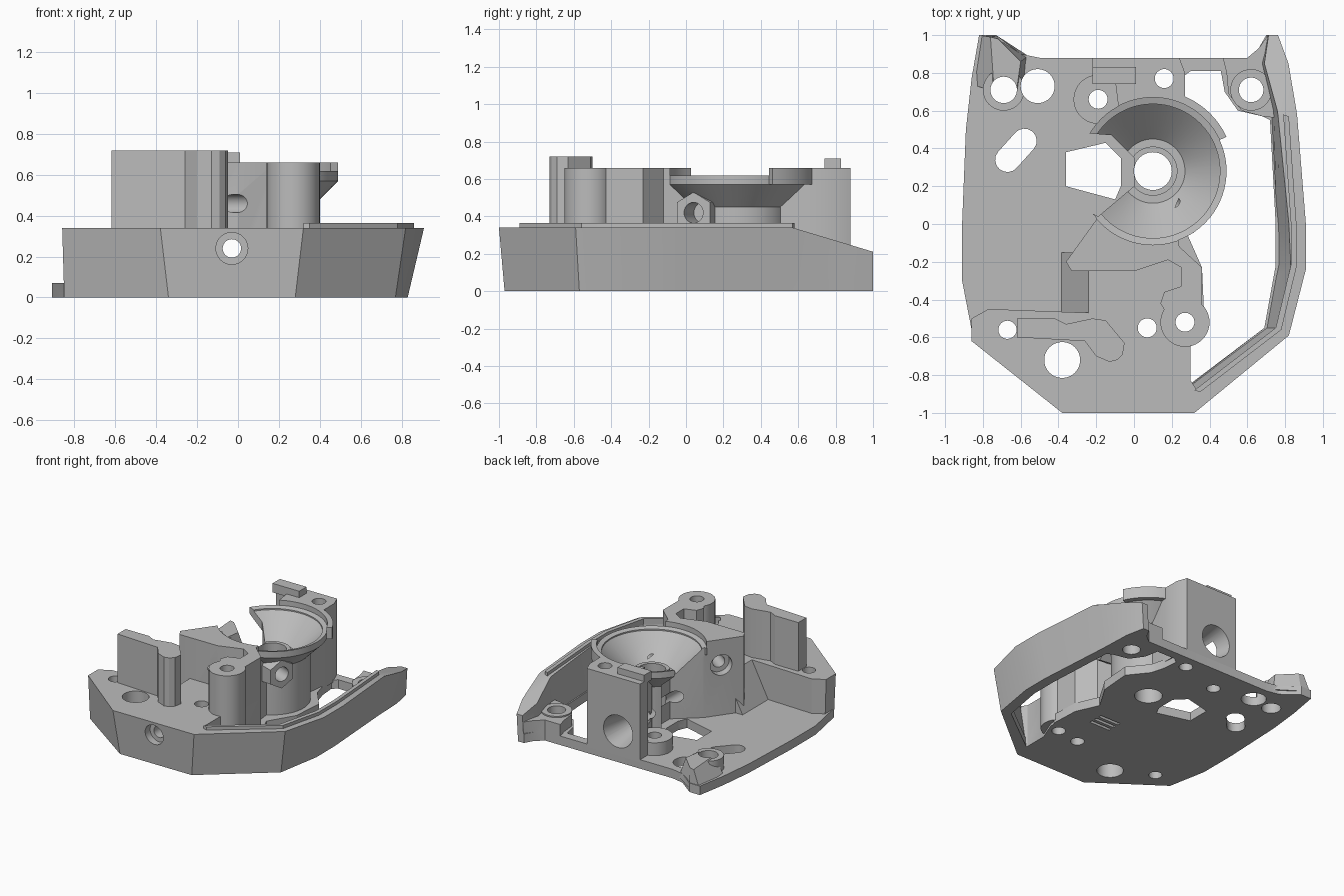
import bpy, bmesh, math
from mathutils import Vector, Matrix

if "Cube" in bpy.data.objects:
    bpy.data.objects.remove(bpy.data.objects["Cube"], do_unlink=True)

GREY = (0.5, 0.5, 0.5, 1)
mat = bpy.data.materials.new("plain grey")
mat.use_nodes = True
mat.diffuse_color = GREY
for node in mat.node_tree.nodes:
    if node.type == "BSDF_PRINCIPLED":
        node.inputs["Base Color"].default_value = GREY


def finish(name, bm):
    bmesh.ops.recalc_face_normals(bm, faces=bm.faces[:])
    mesh = bpy.data.meshes.new(name)
    bm.to_mesh(mesh)
    bm.free()
    mesh.materials.append(mat)
    obj = bpy.data.objects.new(name, mesh)
    bpy.context.scene.collection.objects.link(obj)
    return obj


def prism(name, top, z0, z1, bottom=None):
    """Extruded outline, tapered when a bottom outline is given."""
    bm = bmesh.new()
    low = [bm.verts.new((x, y, z0)) for x, y in (bottom or top)]
    high = [bm.verts.new((x, y, z1)) for x, y in top]
    bm.faces.new(low)
    bm.faces.new(high)
    for i in range(len(top)):
        j = (i + 1) % len(top)
        bm.faces.new((low[i], low[j], high[j], high[i]))
    return finish(name, bm)


def rod(name, start, end, r1, r2=None, sides=40):
    a, b = Vector(start), Vector(end)
    bm = bmesh.new()
    turn = (b - a).to_track_quat("Z", "Y").to_matrix().to_4x4()
    bmesh.ops.create_cone(bm, cap_ends=True, segments=sides, radius1=r1,
                          radius2=r1 if r2 is None else r2, depth=(b - a).length,
                          matrix=Matrix.Translation((a + b) / 2) @ turn)
    return finish(name, bm)


def lathe(name, centre, profile, steps=72):
    bm = bmesh.new()
    verts = [bm.verts.new((centre[0] + r, centre[1], z)) for r, z in profile]
    edges = [bm.edges.new(pair) for pair in zip(verts, verts[1:])]
    bmesh.ops.spin(bm, geom=verts + edges, cent=(*centre, 0), axis=(0, 0, 1),
                   angle=math.tau, steps=steps)
    bmesh.ops.remove_doubles(bm, verts=bm.verts[:], dist=0.0005)
    return finish(name, bm)


def combine(target, other, operation="DIFFERENCE"):
    mod = target.modifiers.new("combine", "BOOLEAN")
    mod.solver = "EXACT"
    mod.operation = operation
    mod.object = other
    bpy.context.view_layer.objects.active = target
    bpy.ops.object.modifier_apply(modifier=mod.name)


def discard(obj):
    bpy.data.objects.remove(obj, do_unlink=True)


BOWL = (0.1, 0.28)

# floor plate with the large side window
base = prism("base_frame", [
    (-.34, -.97), (.28, -.97), (.77, -.57), (.83, -.22), (.83, 0), (.79, .6), (.78, .85),
    (.75, 1), (.7, 1), (.66, .93), (.6, .88), (-.5, .88), (-.6, .9), (-.73, 1), (-.82, 1),
    (-.86, .77), (-.89, .5), (-.91, 0), (-.91, -.3), (-.85, -.61)], 0, .07)
window = prism("window_cutter", [
    (.3, -.85), (.3, -.6), (.37, -.45), (.36, -.23), (.28, -.05), (.4, .15), (.42, .4),
    (.3, .55), (.27, .66), (.26, .78), (.3, .81), (.46, .81), (.48, .7), (.55, .6),
    (.68, .57), (.72, .55), (.75, 0), (.75, -.22), (.69, -.55)], -.1, .5)
combine(base, window)
discard(window)

# thick front block, leaning outward to the top
shared = [(.3, -.83), (.3, -.65), (.36, -.5), (.36, -.23), (.2, -.1), (-.24, -.1),
          (-.24, -.47), (-.77, -.45)]
front = prism("front_block",
              [(-.86, -.5), (-.86, -.62), (-.38, -1), (.32, -1), (.38, -.95)] + shared, 0, .34,
              [(-.85, -.5), (-.85, -.61), (-.34, -.97), (.28, -.97), (.34, -.92)] + shared)

# leaning side arm, sloping down at the back
arm = prism("side_arm", [
    (.32, -1), (.82, -.59), (.91, -.24), (.91, 0), (.86, .62), (.83, .85), (.77, 1),
    (.72, 1), (.7, .85), (.76, .6), (.82, 0), (.83, -.22), (.76, -.55), (.3, -.9)], 0, .34, [
    (.28, -.97), (.77, -.57), (.83, -.22), (.83, 0), (.79, .6), (.78, .85), (.75, 1),
    (.7, 1), (.66, .85), (.72, .6), (.75, 0), (.75, -.22), (.69, -.55), (.28, -.86)])
bm = bmesh.new()
bm.from_mesh(arm.data)
cut = bmesh.ops.bisect_plane(bm, geom=bm.verts[:] + bm.edges[:] + bm.faces[:],
                             plane_co=(0, .57, .34), plane_no=(0, .3, 1), clear_outer=True)
bmesh.ops.holes_fill(bm, edges=[e for e in bm.edges if e.is_boundary])
bmesh.ops.recalc_face_normals(bm, faces=bm.faces[:])
bm.to_mesh(arm.data)
bm.free()

# ridge along the arm
outer = [(.35, -.89), (.78, -.56), (.86, -.23), (.86, 0), (.82, .57)]
ridge = prism("arm_ridge", outer + [(x - .03, y + .01) for x, y in reversed(outer)], .32, .365)

# ramp beside the front block
ramp = prism("ramp", [(-.24, -.48), (-.24, -.15), (-.22, -.15), (-.22, -.48)], .04, .34,
             [(-.4, -.48), (-.4, -.15), (-.22, -.15), (-.22, -.48)])

# raised rear corners and screw bosses
prong = prism("rear_prong", [(-.76, .99), (-.72, .98), (-.6, .86), (-.62, .72), (-.74, .7)],
              .03, .18, [(-.82, 1), (-.73, 1), (-.56, .89), (-.58, .66), (-.86, .74)])
platform = prism("rear_platform", [
    (.77, .56), (.68, .57), (.57, .6), (.5, .69), (.49, .8), (.47, .88), (.6, .88),
    (.66, .93), (.71, 1), (.74, .99)], 0, .16)
bosses = [rod("boss", (x, y, .03), (x, y, .17), r)
          for x, y, r in ((-.69, .71, .11), (.62, .71, .11), (-.19, .66, .13))]
for part in [front, arm, ramp, prong, platform] + bosses:
    combine(base, part, "UNION")
    discard(part)

# central body with neck to the front screw post
body = prism("centre_body", [
    (-.36, -.2), (-.33, -.25), (0, -.25), (.18, -.19), (.25, -.23), (.25, -.33), (.16, -.36),
    (.14, -.42), (.2, -.52), (.36, -.46), (.36, -.23), (.24, -.12), (.2, .2), (0, .2),
    (-.18, .05)], .05, .66)
screw_post = rod("front_screw_post", (.27, -.52, .02), (.27, -.52, .66), .13)
combine(body, screw_post, "UNION")
discard(screw_post)

# rear post with its stop plate
post = prism("rear_post", [
    (-.22, .88), (-.22, .78), (-.1, .76), (-.07, .52), (.1, .42), (.25, .5), (.27, .66),
    (.27, .8), (.24, .88)], .05, .66)
prism("stop_plate", [(-.22, .74), (.01, .74), (.01, .83), (-.22, .83)], .64, .71)

# bowl and part collar
bowl = lathe("bowl", BOWL, [(0, .02), (.27, .02), (.27, .45), (.39, .57), (.39, .62), (0, .62)])
arc = [math.radians(a) for a in range(25, 101, 5)]
ring = [(r, a) for r, seq in ((.39, arc), (.43, arc[::-1])) for a in seq]
prism("bowl_collar", [(BOWL[0] + r * math.cos(a), BOWL[1] + r * math.sin(a)) for r, a in ring],
      .57, .66)

# six sided port on the side of the bowl
port = rod("side_port", (.08, .15, .42), (.35, .04, .42), .16, .11, 6)

# tall front wall
prism("front_wall", [
    (-.62, -.5), (-.42, -.5), (-.36, -.53), (-.22, -.5), (-.15, -.51), (-.05, -.63),
    (-.06, -.69), (-.09, -.72), (-.13, -.73), (-.2, -.7), (-.26, -.62), (-.62, -.6)], .3, .72)

# upright holes
cutters = [rod("hole_cutter", (x, y, -.1), (x, y, 1), r) for x, y, r in (
    (-.69, .71, .07), (-.51, .73, .09), (-.19, .66, .05), (.16, .77, .05), (.62, .71, .065),
    (-.67, -.56, .048), (-.38, -.72, .095), (.07, -.55, .05), (.27, -.52, .05), (*BOWL, .1))]

# slot, six sided opening and floor vents
turn = math.atan2(.12, .1)
slot = [(cx + .065 * math.cos(turn + s + t * math.pi / 8),
         cy + .065 * math.sin(turn + s + t * math.pi / 8))
        for cx, cy, s in ((-.58, .44, -math.pi / 2), (-.67, .34, math.pi / 2)) for t in range(9)]
cutters.append(prism("slot_cutter", slot, -.1, .3))
cutters.append(prism("opening_cutter", [
    (-.36, .38), (-.15, .43), (-.07, .35), (-.07, .2), (-.1, .13), (-.36, .2)], -.1, .3))
for y in (-.28, -.23, -.18):
    cutters.append(prism("vent_cutter", [(0, y), (.18, y), (.18, y + .025), (0, y + .025)],
                         -.1, .04))

# long bore with wider ends, cross bore and port bore
cutters += [
    rod("bore_cutter", (-.03, -1.2, .24), (-.03, 1.2, .24), .045),
    rod("bore_cutter", (-.03, -1.2, .24), (-.03, -.93, .24), .078),
    rod("bore_cutter", (-.03, .55, .24), (-.03, .9, .24), .06, .13),
    rod("bore_cutter", (-.5, .11, .46), (.1, -.33, .46), .045),
    rod("bore_cutter", (-.5, .11, .46), (-.21, -.1, .46), .08),
    rod("bore_cutter", (.22, .093, .42), (.45, 0, .42), .055)]
for cutter in cutters:
    for part in (base, body, post, bowl, port):
        combine(part, cutter)

# bowl hollow and the open gap on its side
hollow = lathe("hollow_cutter", BOWL, [
    (0, .46), (.13, .46), (.13, .42), (.17, .42), (.355, .6), (.355, .61), (.39, .62),
    (.39, .9), (0, .9)])
gap = prism("gap_cutter", [(0, .2), (-.19, .04), (-.5, .2), (-.5, .5), (-.12, .47), (0, .35)],
            .07, 1)
for cutter in (hollow, gap):
    for part in (body, post, bowl, port):
        combine(part, cutter)
for cutter in cutters + [hollow, gap]:
    discard(cutter)

# smooth round walls, keep edges crisp
for obj in bpy.context.scene.objects:
    obj.select_set(obj.type == "MESH")
bpy.context.view_layer.objects.active = base
bpy.ops.object.shade_smooth_by_angle(angle=math.radians(25))
